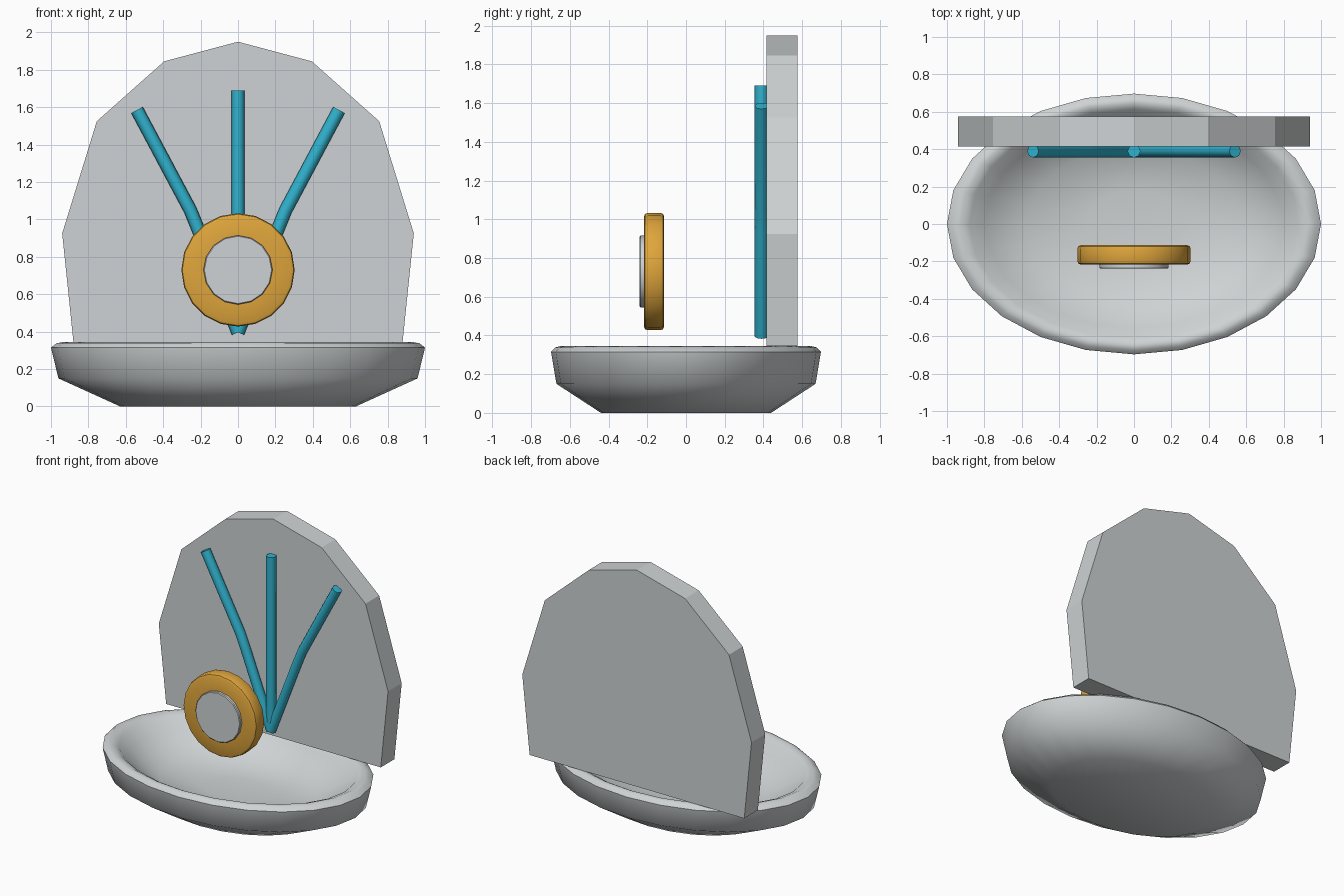
import bpy, bmesh, math

if "Cube" in bpy.data.objects:
    bpy.data.objects.remove(bpy.data.objects["Cube"])


def material(name, rgb):
    m = bpy.data.materials.new(name)
    m.diffuse_color = (*rgb, 1)
    m.use_nodes = True
    m.node_tree.nodes["Principled BSDF"].inputs["Base Color"].default_value = m.diffuse_color
    return m


GREY = material("pale grey", (0.62, 0.65, 0.66))
GOLD = material("golden orange", (0.74, 0.38, 0.045))
TEAL = material("teal", (0.03, 0.45, 0.62))


def finish(name, bm, mat, smooth=None):
    bmesh.ops.recalc_face_normals(bm, faces=bm.faces)
    me = bpy.data.meshes.new(name)
    bm.to_mesh(me)
    bm.free()
    me.materials.append(mat)
    ob = bpy.data.objects.new(name, me)
    bpy.context.collection.objects.link(ob)
    if smooth:
        bpy.ops.object.select_all(action='DESELECT')
        ob.select_set(True)
        bpy.context.view_layer.objects.active = ob
        bpy.ops.object.shade_smooth_by_angle(angle=math.radians(smooth))
    return ob


def lathe(name, profile, n, mat, smooth, closed=False):
    """Turn (radius, height) points about z; open ends are capped."""
    bm = bmesh.new()
    rings = [[bm.verts.new((r * math.cos(2 * math.pi * i / n),
                            r * math.sin(2 * math.pi * i / n), z))
              for i in range(n)] for r, z in profile]
    pairs = list(zip(rings, rings[1:] + rings[:1]))
    for a, b in pairs if closed else pairs[:-1]:
        for i in range(n):
            j = (i + 1) % n
            bm.faces.new((a[i], a[j], b[j], b[i]))
    if not closed:
        bm.faces.new(rings[0])
        bm.faces.new(rings[-1])
    return finish(name, bm, mat, smooth)


# Oval dish with a rolled rim and hollow bowl
dish = lathe("dish", [(0.63, 0), (0.96, 0.15), (1.0, 0.315), (0.97, 0.338), (0.93, 0.345),
                      (0.88, 0.325), (0.80, 0.25), (0.58, 0.13), (0.25, 0.10)],
             24, GREY, 60)
dish.scale = (1, 0.697, 1)

# Faceted arched back panel
half = [(0.88, 0.345), (0.94, 0.925), (0.755, 1.525), (0.395, 1.845)]
outline = half + [(0, 1.95)] + [(-x, z) for x, z in reversed(half)]
bm = bmesh.new()
face = bm.faces.new([bm.verts.new((x, 0.415, z)) for x, z in outline])
new = bmesh.ops.extrude_face_region(bm, geom=[face])["geom"]
bmesh.ops.translate(bm, vec=(0, 0.16, 0),
                    verts=[v for v in new if isinstance(v, bmesh.types.BMVert)])
if not face.is_valid or len(bm.faces) < len(outline) + 2:
    bm.faces.new([v for v in bm.verts if v.co.y < 0.5])
finish("back_panel", bm, GREY)

# Round rods fanning out from one point
def rod(name, points, r=0.035, n=8):
    bm = bmesh.new()
    rings = []
    for k, (x, z) in enumerate(points):
        a, b = points[max(k - 1, 0)], points[min(k + 1, len(points) - 1)]
        d = math.hypot(b[0] - a[0], b[1] - a[1])
        nx, nz = (b[1] - a[1]) / d, -(b[0] - a[0]) / d
        ring = []
        for i in range(n):
            t = 2 * math.pi * i / n
            c, s = r * math.cos(t), r * math.sin(t)
            ring.append(bm.verts.new((x + nx * c, 0.39 + s, z + nz * c)))
        rings.append(ring)
    for a, b in zip(rings, rings[1:]):
        for i in range(n):
            j = (i + 1) % n
            bm.faces.new((a[i], a[j], b[j], b[i]))
    bm.faces.new(rings[0])
    bm.faces.new(rings[-1])
    finish(name, bm, TEAL, 50)


rod("centre_rod", [(0, 0.395), (0, 1.69)])
for side, s in (("left", -1), ("right", 1)):
    rod(side + "_rod", [(0, 0.395), (s * 0.21, 0.94), (s * 0.255, 1.05), (s * 0.54, 1.585)])

# Floating ring with a pale centre disc, both facing front
ring = lathe("ring", [(0.17, -0.052), (0.285, -0.052), (0.298, -0.046), (0.303, -0.032),
                      (0.303, 0.032), (0.298, 0.046), (0.285, 0.052), (0.17, 0.052)],
             20, GOLD, 40)
disc = lathe("centre_disc", [(0.185, -0.04), (0.185, 0.034), (0.18, 0.039)], 16, GREY, 40)
ring.location = (0, -0.165, 0.73)
disc.location = (0, -0.2, 0.73)
for ob in (ring, disc):
    ob.rotation_euler = (math.radians(90), 0, 0)
